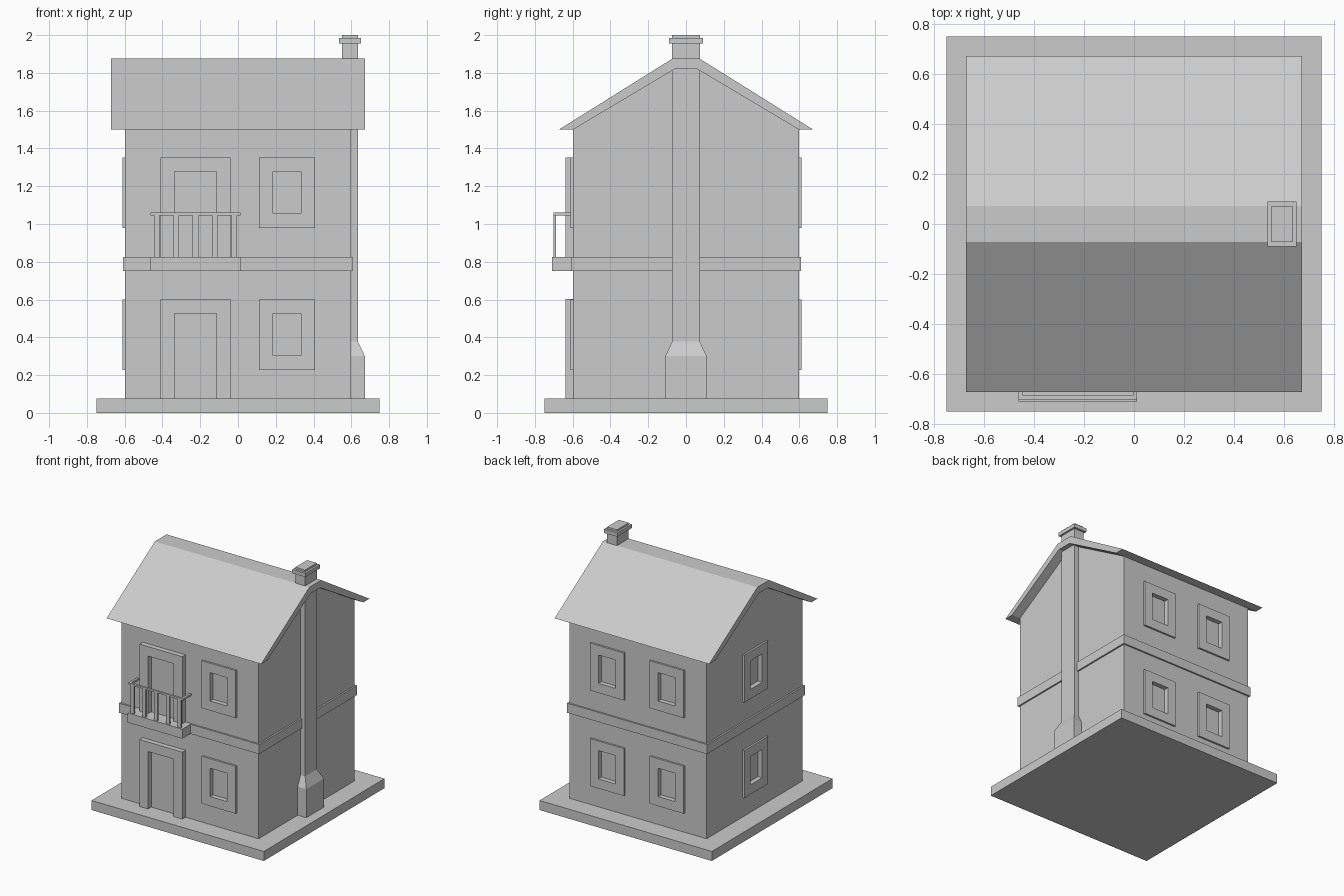
import bpy, bmesh, math
from mathutils import Matrix, Vector

if "Cube" in bpy.data.objects:
    bpy.data.objects.remove(bpy.data.objects["Cube"])

WALL = 0.597


def finish(name, bm):
    bmesh.ops.recalc_face_normals(bm, faces=bm.faces)
    me = bpy.data.meshes.new(name)
    bm.to_mesh(me)
    bm.free()
    ob = bpy.data.objects.new(name, me)
    bpy.context.collection.objects.link(ob)
    return ob


def add_box(bm, x0, x1, y0, y1, z0, z1, mat=Matrix()):
    scale = Matrix.Diagonal((x1 - x0, y1 - y0, z1 - z0, 1))
    move = Matrix.Translation(((x0 + x1) / 2, (y0 + y1) / 2, (z0 + z1) / 2))
    bmesh.ops.create_cube(bm, size=1, matrix=mat @ move @ scale)


def box(name, *dims):
    bm = bmesh.new()
    add_box(bm, *dims)
    return finish(name, bm)


def extrude_faces(bm, offset):
    res = bmesh.ops.extrude_face_region(bm, geom=bm.faces[:], use_keep_orig=True)
    verts = [g for g in res["geom"] if isinstance(g, bmesh.types.BMVert)]
    bmesh.ops.translate(bm, verts=verts, vec=offset)


def prism_x(name, profile, x0, x1):
    """Extrude a (y, z) profile along x."""
    bm = bmesh.new()
    bm.faces.new([bm.verts.new((x0, y, z)) for y, z in profile])
    extrude_faces(bm, Vector((x1 - x0, 0, 0)))
    return finish(name, bm)


def frame(name, u, z0, z1, width, border, depth, angle=0, sill=True):
    """Mitred frame on a wall; without a sill it is an open doorway."""
    bm = bmesh.new()
    h, zb = width / 2, border if sill else 0
    outer = [(u - h, z0), (u - h, z1), (u + h, z1), (u + h, z0)]
    i = h - border
    inner = [(u - i, z0 + zb), (u - i, z1 - border), (u + i, z1 - border), (u + i, z0 + zb)]
    o, n = [[bm.verts.new((x, -WALL, z)) for x, z in loop] for loop in (outer, inner)]
    for k in range(4 if sill else 3):
        j = (k + 1) % 4
        bm.faces.new((o[k], o[j], n[j], n[k]))
    extrude_faces(bm, Vector((0, -depth, 0)))
    bm.transform(Matrix.Rotation(angle, 4, 'Z'))
    return finish(name, bm)


# Base slab
box("base_slab", -0.75, 0.75, -0.75, 0.75, 0, 0.075)

# Walls with gables
walls = prism_x("walls", [(-WALL, 0.075), (WALL, 0.075), (WALL, 1.5),
                          (0.06, 1.82), (-0.06, 1.82), (-WALL, 1.5)], -WALL, WALL)

# Windows: raised frames, with panes recessed into the walls
holes = bmesh.new()
for side, u, angle in (("front", 0.26, 0), ("back_a", -0.26, math.pi),
                       ("back_b", 0.26, math.pi), ("left", 0, -math.pi / 2)):
    for floor, z in (("lower", 0.228), ("upper", 0.98)):
        frame(f"{side}_{floor}_window_frame", u, z, z + 0.373, 0.297, 0.075, 0.015, angle)
        add_box(holes, u - 0.0735, u + 0.0735, -0.65, -0.575, z + 0.075, z + 0.298,
                Matrix.Rotation(angle, 4, 'Z'))
cutter = finish("window_cutter", holes)
cutter.hide_render = True
cutter.hide_viewport = True
mod = walls.modifiers.new("window_recesses", 'BOOLEAN')
mod.operation = 'DIFFERENCE'
mod.solver = 'EXACT'
mod.object = cutter
dg = bpy.context.evaluated_depsgraph_get()
cut_mesh = bpy.data.meshes.new_from_object(walls.evaluated_get(dg))
walls.modifiers.clear()
walls.data = cut_mesh
bpy.data.objects.remove(cutter)

# Door frames
frame("front_door_frame", -0.225, 0.075, 0.602, 0.373, 0.075, 0.04, sill=False)
frame("balcony_door_frame", -0.225, 0.825, 1.353, 0.373, 0.075, 0.04, sill=False)

# Band between the floors
box("floor_band", -0.61, 0.61, -0.61, 0.61, 0.75, 0.825)

# Roof
prism_x("roof", [(-0.673, 1.5), (-0.073, 1.875), (0.073, 1.875), (0.673, 1.5),
                 (WALL, 1.5), (0.06, 1.82), (-0.06, 1.82), (-WALL, 1.5)], -0.673, 0.673)

# Chimney: wide foot with tapered shoulders, shaft and cap
bm = bmesh.new()
rings = []
for x, y, z in ((0.672, 0.11, 0.075), (0.672, 0.11, 0.3), (0.635, 0.073, 0.377)):
    rings.append([bm.verts.new(p) for p in ((0.57, -y, z), (x, -y, z), (x, y, z), (0.57, y, z))])
for a, b in zip(rings, rings[1:]):
    for k in range(4):
        j = (k + 1) % 4
        bm.faces.new((a[k], a[j], b[j], b[k]))
bm.faces.new(rings[0])
bm.faces.new(rings[-1])
finish("chimney_foot", bm)
box("chimney_shaft", 0.55, 0.635, -0.073, 0.073, 0.377, 2.0)
box("chimney_cap", 0.535, 0.65, -0.09, 0.09, 1.955, 1.985)

# Balcony: slab, handrail and balusters
box("balcony_slab", -0.463, 0.013, -0.71, -0.59, 0.75, 0.825)
bm = bmesh.new()
add_box(bm, -0.463, 0.013, -0.702, -0.686, 1.046, 1.06)
add_box(bm, -0.463, -0.445, -0.686, -WALL, 1.046, 1.06)
add_box(bm, -0.005, 0.013, -0.686, -WALL, 1.046, 1.06)
finish("balcony_handrail", bm)
bm = bmesh.new()
for k in range(-2, 3):
    c = -0.225 + k * 0.1025
    add_box(bm, c - 0.015, c + 0.015, -0.701, -0.688, 0.825, 1.046)
finish("balcony_balusters", bm)
